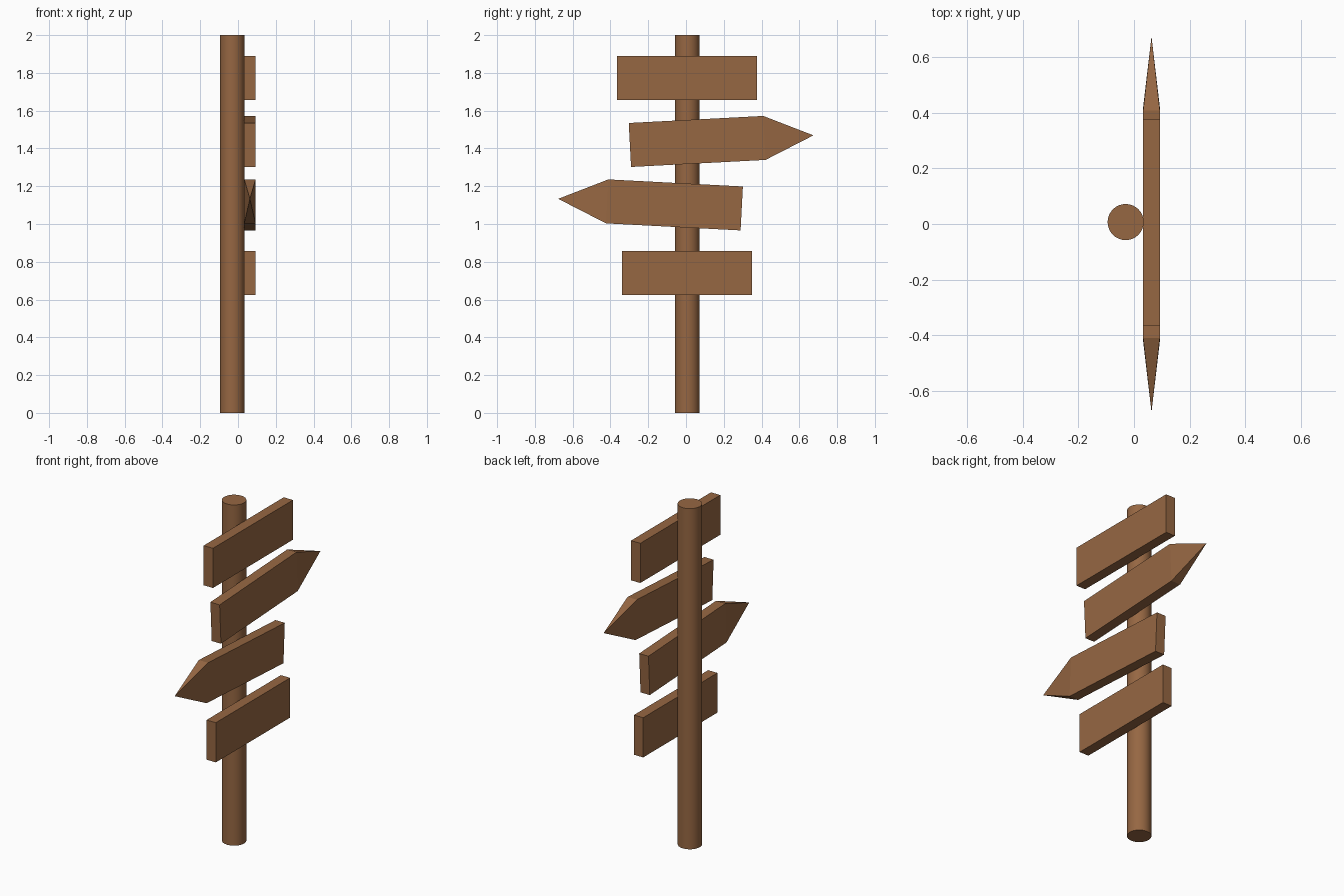
import bpy, bmesh, math
from mathutils import Matrix

if "Cube" in bpy.data.objects:
    bpy.data.objects.remove(bpy.data.objects["Cube"])

wood = bpy.data.materials.new("brown wood")
wood.diffuse_color = (0.305, 0.135, 0.055, 1)
wood.use_nodes = True
wood.node_tree.nodes["Principled BSDF"].inputs["Base Color"].default_value = wood.diffuse_color

BOARD_X, THICK, HEIGHT = 0.063, 0.060, 0.233


def finish(name, bm):
    bmesh.ops.recalc_face_normals(bm, faces=bm.faces)
    mesh = bpy.data.meshes.new(name)
    bm.to_mesh(mesh)
    bm.free()
    mesh.materials.append(wood)
    obj = bpy.data.objects.new(name, mesh)
    bpy.context.collection.objects.link(obj)
    return obj


def board(name, y, z, length, point=0.0, direction=1, tilt=0.0):
    """Plank along y, centred on (y, z); an optional pyramid point closes one end."""
    bm = bmesh.new()
    bmesh.ops.create_cube(bm, size=1)
    bmesh.ops.scale(bm, vec=(THICK, length, HEIGHT), verts=bm.verts)
    if point:
        end = max(bm.faces, key=lambda f: f.calc_center_median().y)
        tip = bmesh.ops.poke(bm, faces=[end])["verts"][0]
        tip.co.y += point
    bmesh.ops.rotate(bm, matrix=Matrix.Rotation(math.radians(tilt), 3, 'X'), verts=bm.verts)
    bmesh.ops.scale(bm, vec=(1, direction, 1), verts=bm.verts)
    bmesh.ops.translate(bm, vec=(BOARD_X, y, z), verts=bm.verts)
    return finish(name, bm)


# Round post
bm = bmesh.new()
bmesh.ops.create_cone(bm, cap_ends=True, segments=32, radius1=0.065, radius2=0.065,
                      depth=2, matrix=Matrix.Translation((-0.03, 0.007, 1)))
post = finish("post", bm)
bpy.context.view_layer.objects.active = post
post.select_set(True)
bpy.ops.object.shade_smooth_by_angle(angle=math.radians(40))

# Plain boards
board("top_board", 0.006, 1.774, 0.742)
board("bottom_board", 0.006, 0.740, 0.689)

# Arrow boards, mirrored to point opposite ways
board("upper_arrow_board", 0.059, 1.437, 0.713, 0.26, 1, 3)
board("lower_arrow_board", -0.061, 1.101, 0.713, 0.26, -1, 3)
